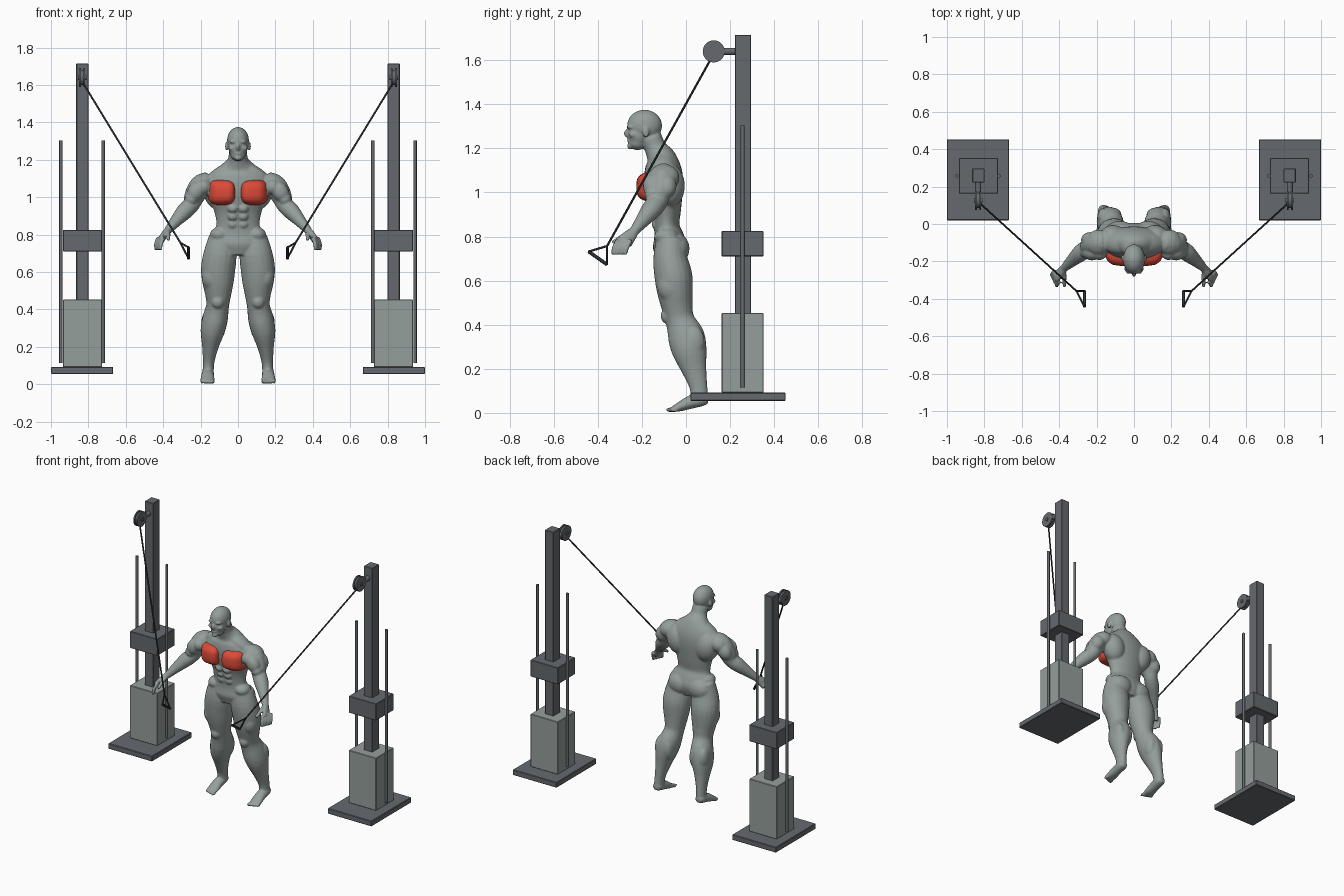
import bpy, bmesh, math
from mathutils import Vector, Matrix

cube = bpy.data.objects.get("Cube")
if cube:
    bpy.data.objects.remove(cube, do_unlink=True)


def material(name, rgb):
    m = bpy.data.materials.new(name)
    m.use_nodes = True
    m.diffuse_color = (*rgb, 1)
    m.node_tree.nodes["Principled BSDF"].inputs["Base Color"].default_value = (*rgb, 1)
    return m


STEEL = material("dark steel", (.13, .143, .158))
GREY = material("grey green", (.30, .345, .33))
BLACK = material("cable black", (.025, .027, .03))
RED = material("muscle red", (.72, .07, .04))


def finish(name, bm, mat, mirror=True, smooth=None):
    bmesh.ops.recalc_face_normals(bm, faces=bm.faces)
    mesh = bpy.data.meshes.new(name)
    bm.to_mesh(mesh)
    bm.free()
    mesh.materials.append(mat)
    ob = bpy.data.objects.new(name, mesh)
    bpy.context.collection.objects.link(ob)
    if smooth:
        bpy.ops.object.select_all(action='DESELECT')
        bpy.context.view_layer.objects.active = ob
        ob.select_set(True)
        bpy.ops.object.shade_smooth_by_angle(angle=math.radians(smooth))
    if mirror:
        ob.modifiers.new("Mirror", 'MIRROR').use_mirror_merge = False
    return ob


def box(name, lo, hi, mat):
    bm = bmesh.new()
    lo, hi = Vector(lo), Vector(hi)
    mid = Matrix.Translation((lo + hi) / 2) @ Matrix.Diagonal((*(hi - lo), 1))
    bmesh.ops.create_cube(bm, size=1, matrix=mid)
    bmesh.ops.bevel(bm, geom=bm.edges[:], offset=.003, segments=1, affect='EDGES')
    finish(name, bm, mat)


def add_rod(bm, p, q, r, sides=16):
    p, q = Vector(p), Vector(q)
    turn = (q - p).to_track_quat('Z', 'Y').to_matrix().to_4x4()
    bmesh.ops.create_cone(bm, cap_ends=True, segments=sides, radius1=r, radius2=r,
                          depth=(q - p).length, matrix=Matrix.Translation((p + q) / 2) @ turn)


def rods(name, parts, mat):
    bm = bmesh.new()
    for part in parts:
        add_rod(bm, *part)
    finish(name, bm, mat, smooth=40)


# Cable towers, built on the left and mirrored
box("base_plate", (.667, .02, .055), (1, .452, .092), STEEL)
box("weight_stack", (.727, .162, .092), (.936, .352, .453), GREY)
box("carriage", (.727, .162, .71), (.936, .352, .825), STEEL)
box("post", (.8, .222, .092), (.865, .296, 1.715), STEEL)
rods("guide_rods", [((x, .257, .115), (x, .257, 1.303), .009) for x in (.721, .947)], STEEL)

# Pulley wheel with flanges, core and arm
PX, PY, PZ = .833, .126, 1.64
rods("pulley", [((PX - .016, PY, PZ), (PX - .007, PY, PZ), .05, 32),
                ((PX + .007, PY, PZ), (PX + .016, PY, PZ), .05, 32),
                ((PX - .01, PY, PZ), (PX + .01, PY, PZ), .041, 32),
                ((PX - .022, PY, PZ), (PX + .022, PY, PZ), .012)], STEEL)
rods("pulley_arm", [((PX, PY, PZ), (PX, .23, PZ), .011),
                    ((PX, .17, PZ), (PX, .23, PZ), .016)], STEEL)

# Cable and triangular handle
top, apex = (.828, .115, 1.61), (.308, -.358, .757)
grip_a, grip_b = (.265, -.442, .732), (.265, -.358, .673)
rods("cable", [(top, apex, .005, 10)], BLACK)
rods("handle", [(apex, grip_a, .005), (apex, grip_b, .005), (grip_a, grip_b, .008)], BLACK)


# Body helpers: smooth lofts and ellipsoid muscles
def tube(bm, rings, hint=(1, 0, 0), sides=20, steps=3):
    pts = [Vector(r) for r in rings]
    pts = [2 * pts[0] - pts[1]] + pts + [2 * pts[-1] - pts[-2]]
    path = []
    for a, b, c, d in zip(pts, pts[1:], pts[2:], pts[3:]):
        for k in range(steps):
            t = k / steps
            path.append((2 * b + (c - a) * t + (2 * a - 5 * b + 4 * c - d) * t * t
                         + (3 * b - a - 3 * c + d) * t ** 3) * .5)
    path.append(pts[-2])
    loops = []
    for i, p in enumerate(path):
        nxt, prv = path[min(i + 1, len(path) - 1)], path[max(i - 1, 0)]
        tan = (Vector(nxt[:3]) - Vector(prv[:3])).normalized()
        u = Vector(hint)
        u = (u - tan * u.dot(tan)).normalized()
        v = tan.cross(u)
        loops.append([])
        for j in range(sides):
            w = math.tau * j / sides
            loops[-1].append(bm.verts.new(Vector(p[:3]) + u * (p[3] * math.cos(w))
                                          + v * (p[4] * math.sin(w))))
    for one, two in zip(loops, loops[1:]):
        for j in range(sides):
            k = (j + 1) % sides
            bm.faces.new((one[j], one[k], two[k], two[j]))
    bm.faces.new(loops[0])
    bm.faces.new(loops[-1])


def blob(bm, centre, radii, turn=(0, 0, 0)):
    rot = Matrix.Rotation(turn[2], 4, 'Z') @ Matrix.Rotation(turn[1], 4, 'Y')
    bmesh.ops.create_icosphere(bm, subdivisions=3, radius=1, matrix=Matrix.Translation(centre)
                               @ rot @ Matrix.Diagonal((*radii, 1)))


bm = bmesh.new()
# Leg and foot
tube(bm, [(.085, -.07, .79, .07, .065), (.095, -.071, .7, .088, .078), (.106, -.057, .62, .092, .086),
          (.107, -.05, .55, .085, .081), (.106, -.04, .48, .07, .071), (.109, -.027, .42, .061, .066),
          (.122, .0, .35, .068, .083), (.137, .016, .28, .064, .079), (.148, .036, .2, .044, .058),
          (.157, .056, .12, .031, .041), (.16, .062, .055, .03, .04)])
tube(bm, [(.16, .1, .058, .02, .018), (.161, .075, .058, .032, .027), (.162, .02, .048, .034, .03),
          (.163, -.03, .027, .038, .021), (.164, -.062, .016, .037, .012)])
for i in range(5):
    blob(bm, (.135 + i * .0145, -.072 + i * .005, .014), (.01 - i * .0006, .02, .011))
blob(bm, (.108, -.085, .44), (.034, .03, .036))           # kneecap
blob(bm, (.075, -.04, .745), (.078, .056, .068))          # glute
blob(bm, (.145, -.07, .575), (.05, .06, .075))            # outer thigh
blob(bm, (.1, .035, .32), (.035, .05, .08))               # inner calf
blob(bm, (.163, .035, .32), (.034, .05, .075))            # outer calf
# Arm
tube(bm, [(.15, -.1, 1.09, .05, .05), (.2, -.105, 1.06, .06, .06), (.235, -.118, 1.0, .05, .054),
          (.25, -.128, .96, .045, .045), (.285, -.155, .925, .046, .045), (.33, -.195, .875, .034, .033),
          (.375, -.237, .822, .021, .021)], hint=(0, 1, 0))
blob(bm, (.19, -.1, 1.07), (.068, .07, .056), (0, .5, 0))   # deltoid
blob(bm, (.225, -.155, 1.03), (.045, .04, .058), (0, -.5, 0))   # biceps
blob(bm, (.25, -.15, .99), (.036, .038, .036))
blob(bm, (.235, -.085, 1.03), (.045, .042, .058), (0, -.5, 0))  # triceps
blob(bm, (.185, -.155, 1.055), (.04, .038, .04))
# Hand
tube(bm, [(.368, -.23, .83, .02, .019), (.387, -.25, .808, .029, .018), (.405, -.273, .782, .036, .016),
          (.412, -.281, .768, .036, .013)], hint=(-.3, 1, 0))
for i in range(4):
    x, y = .4 + i * .009, -.308 + i * .019
    tube(bm, [(x, y, .785, .011, .011), (x + .012, y - .018, .748, .011, .011),
              (x + .013, y - .024, .717, .008, .008)], sides=10)
tube(bm, [(.375, -.25, .815, .014, .014), (.372, -.295, .795, .012, .012),
          (.372, -.335, .772, .009, .009)], sides=10)
# Trunk muscles, ear
blob(bm, (.11, -.075, 1.03), (.075, .07, .1), (0, .2, 0))   # back muscle
blob(bm, (.075, -.105, 1.135), (.105, .055, .04), (0, .5, 0))   # trapezius
blob(bm, (.088, -.155, 1.03), (.08, .05, .066), (0, 0, .2))     # chest base
blob(bm, (.1, -.09, .8), (.05, .055, .04))                      # hip flank
for i in range(3):
    blob(bm, (.028, -.136 - .013 * i, .855 + .042 * i), (.027, .02, .022))  # abdominals
blob(bm, (.061, -.182, 1.272), (.008, .016, .024))
blob(bm, (.034, -.24, 1.262), (.018, .02, .014))                # cheekbone
blob(bm, (.024, -.252, 1.297), (.022, .016, .009))              # brow
# Copy the limbs to the other side
both = bmesh.ops.duplicate(bm, geom=bm.verts[:] + bm.edges[:] + bm.faces[:])["geom"]
for v in both:
    if isinstance(v, bmesh.types.BMVert):
        v.co.x *= -1
# Torso and neck
tube(bm, [(0, -.072, .69, .1, .06), (0, -.072, .75, .15, .078), (0, -.078, .8, .138, .068),
          (0, -.088, .85, .116, .058), (0, -.09, .92, .126, .068), (0, -.098, 1.0, .155, .084),
          (0, -.102, 1.07, .172, .088), (0, -.106, 1.12, .15, .08), (0, -.115, 1.16, .1, .066),
          (0, -.138, 1.2, .055, .05), (0, -.158, 1.25, .049, .048)], sides=28)
# Head
blob(bm, (0, -.188, 1.303), (.059, .08, .073))
blob(bm, (0, -.215, 1.262), (.051, .052, .058))
blob(bm, (0, -.22, 1.228), (.041, .042, .036))
blob(bm, (0, -.252, 1.21), (.02, .016, .015))
blob(bm, (0, -.266, 1.268), (.011, .017, .02))
blob(bm, (0, -.256, 1.234), (.02, .012, .009))
body = finish("body", bm, GREY, mirror=False, smooth=180)
mod = body.modifiers.new("Fuse", 'REMESH')
mod.mode, mod.voxel_size, mod.use_smooth_shade = 'VOXEL', .006, True
mod = body.modifiers.new("Soften", 'SMOOTH')
mod.factor, mod.iterations = .5, 4

# Highlighted chest muscle: a rounded square pad wrapped on the ribcage
bm = bmesh.new()
bmesh.ops.create_uvsphere(bm, u_segments=40, v_segments=24, radius=1)


def square(c):
    return math.copysign(abs(c) ** .62, c)


for v in bm.verts:
    x, y, z = v.co
    v.co = (.088 + .072 * square(x), -.16 + .062 * y + .02 * x, 1.026 + .067 * square(z))
finish("chest_muscle", bm, RED, smooth=180)
